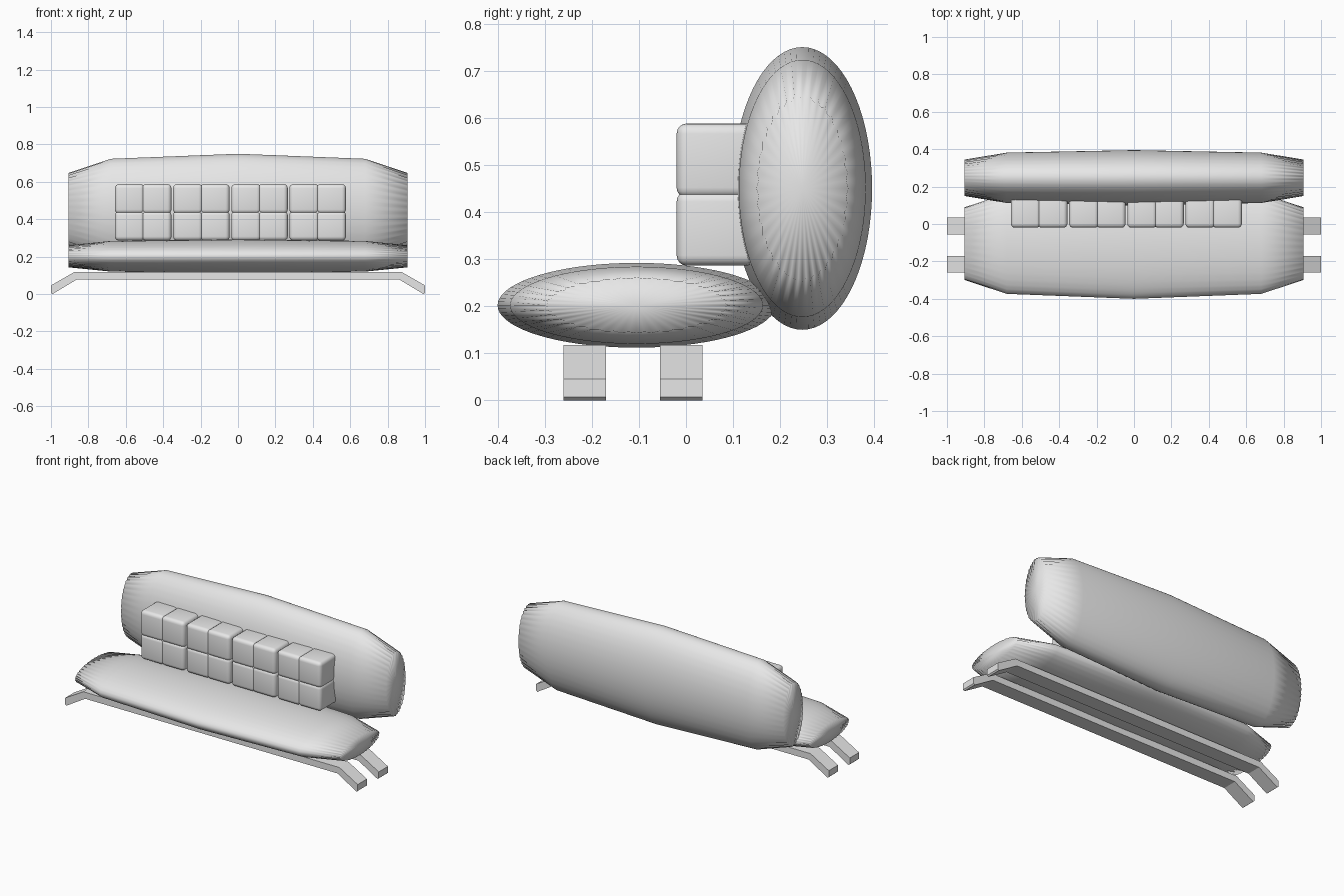
import bpy, bmesh
from math import cos, sin, tau

old = bpy.data.objects.get("Cube")
if old:
    bpy.data.objects.remove(old, do_unlink=True)

# Single upholstery colour
grey = bpy.data.materials.new("light_grey")
grey.use_nodes = True
colour = (0.8, 0.8, 0.8, 1)
grey.diffuse_color = colour
grey.node_tree.nodes["Principled BSDF"].inputs["Base Color"].default_value = colour


def finish(name, bm, smooth=False):
    bmesh.ops.recalc_face_normals(bm, faces=bm.faces)
    for f in bm.faces:
        f.smooth = smooth
    mesh = bpy.data.meshes.new(name)
    bm.to_mesh(mesh)
    bm.free()
    mesh.materials.append(grey)
    obj = bpy.data.objects.new(name, mesh)
    bpy.context.collection.objects.link(obj)
    return obj


def box(bm, centre, size):
    verts = bmesh.ops.create_cube(bm, size=1)["verts"]
    bmesh.ops.scale(bm, vec=size, verts=verts)
    bmesh.ops.translate(bm, vec=centre, verts=verts)
    return verts


# Long elliptical cushion, tapered towards gathered ends
def bolster(name, y, z, half_y, half_z, sides=72):
    bm = bmesh.new()
    rings = []
    for x, scale, pleat in ((-0.905, 0.66, 0.03), (-0.68, 0.91, 0), (0, 1, 0),
                            (0.68, 0.91, 0), (0.905, 0.66, 0.03)):
        ring = []
        for i in range(sides):
            r = scale - pleat * (i % 2)
            a = tau * i / sides
            ring.append(bm.verts.new((x, y + half_y * r * cos(a), z + half_z * r * sin(a))))
        rings.append(ring)
    for a, b in zip(rings, rings[1:]):
        for i in range(sides):
            j = (i + 1) % sides
            bm.faces.new((a[i], a[j], b[j], b[i]))
    for ring in (rings[0], rings[-1]):
        hub = bm.verts.new((ring[0].co.x, y, z))
        for i in range(sides):
            bm.faces.new((ring[i], ring[(i + 1) % sides], hub))
    return finish(name, bm, True)


bolster("seat", -0.105, 0.202, 0.295, 0.09)
bolster("backrest", 0.247, 0.45, 0.148, 0.30)

# Row of tufted pillows, each made of four rounded lobes and a button
for n in range(4):
    cx, cz = -0.507 + 0.311 * n, 0.437
    bm = bmesh.new()
    for sx in (-1, 1):
        for sz in (-1, 1):
            box(bm, (cx + sx * 0.072, 0.065, cz + sz * 0.072), (0.158, 0.17, 0.158))
    bmesh.ops.bevel(bm, geom=bm.edges[:], offset=0.022, segments=4,
                    profile=0.5, affect='EDGES')
    finish(f"pillow_{n + 1}", bm, True)
    bm = bmesh.new()
    box(bm, (cx, 0.0, cz), (0.026, 0.026, 0.026))
    finish(f"button_{n + 1}", bm)

# Two flat bars with bent-down ends carry the seat
half = [(0.875, 0.118), (1, 0.046), (1, 0.007), (0.992, 0), (0.862, 0.078)]
profile = half + [(-x, z) for x, z in reversed(half)]
for name, y in (("front_leg_bar", -0.26), ("rear_leg_bar", -0.055)):
    bm = bmesh.new()
    face = bm.faces.new([bm.verts.new((x, y, z)) for x, z in profile])
    side = bmesh.ops.extrude_face_region(bm, geom=[face])
    bmesh.ops.translate(bm, vec=(0, 0.09, 0),
                        verts=[g for g in side["geom"] if isinstance(g, bmesh.types.BMVert)])
    finish(name, bm)
